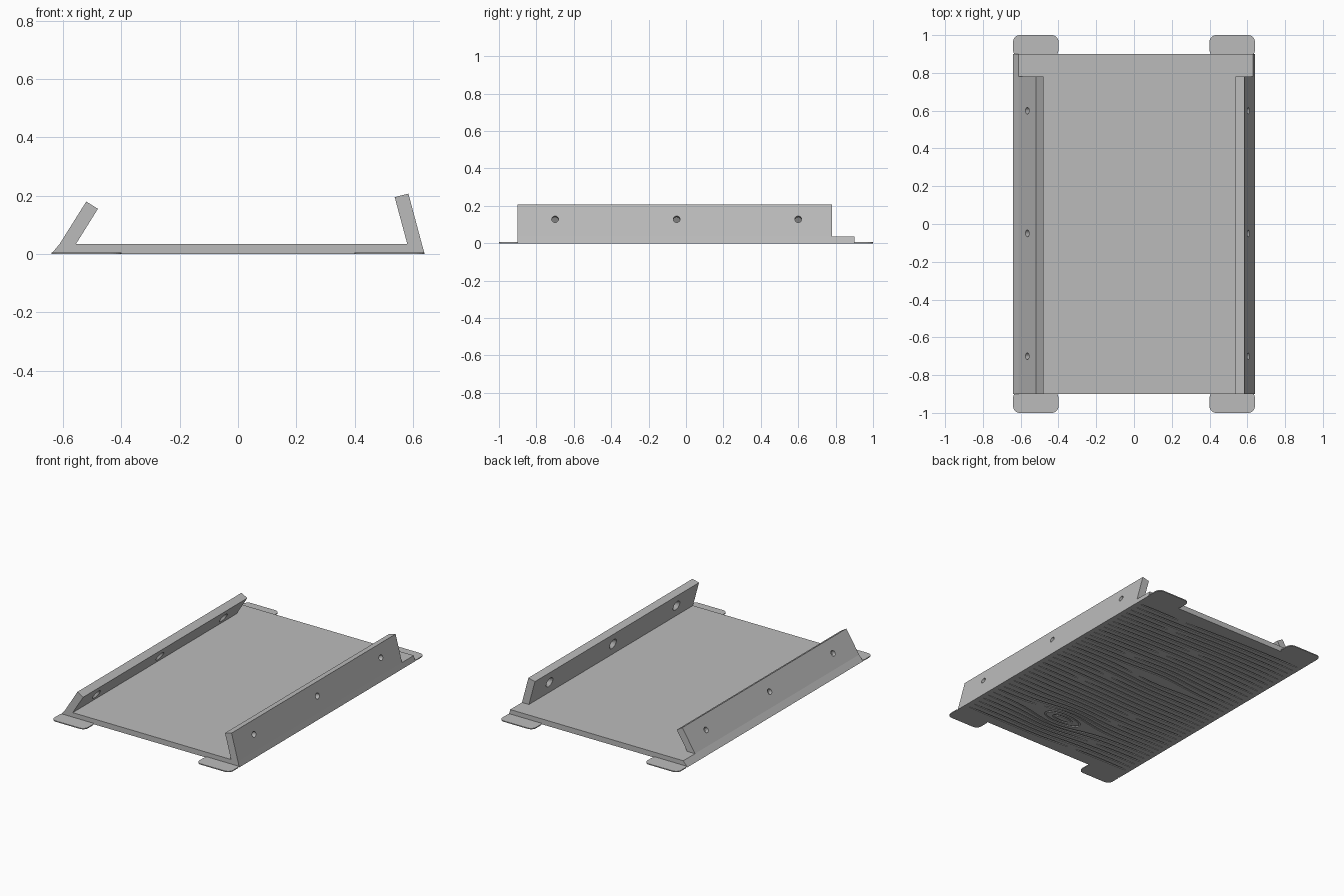
import bpy, bmesh, math, random
from mathutils import Vector

random.seed(4)
cube = bpy.data.objects.get("Cube")
if cube:
    bpy.data.objects.remove(cube, do_unlink=True)

GREY = (0.5, 0.5, 0.5, 1)
grey = bpy.data.materials.new("plain_grey")
grey.use_nodes = True
grey.diffuse_color = GREY
grey.node_tree.nodes["Principled BSDF"].inputs["Base Color"].default_value = GREY


def finish(name, bm):
    bmesh.ops.recalc_face_normals(bm, faces=bm.faces)
    mesh = bpy.data.meshes.new(name)
    bm.to_mesh(mesh)
    bm.free()
    mesh.materials.append(grey)
    obj = bpy.data.objects.new(name, mesh)
    bpy.context.collection.objects.link(obj)
    return obj


def prism(name, points, offset):
    bm = bmesh.new()
    face = bm.faces.new([bm.verts.new(p) for p in points])
    ext = bmesh.ops.extrude_face_region(bm, geom=[face])["geom"]
    bmesh.ops.translate(bm, vec=offset,
                        verts=[v for v in ext if isinstance(v, bmesh.types.BMVert)])
    return finish(name, bm)


def loft(bm, sections, closed=False):
    """Skin a row of equal sections, capped at the ends unless closed."""
    rings = [[bm.verts.new(p) for p in s] for s in sections]
    n = len(rings[0])
    pairs = list(zip(rings, rings[1:]))
    if closed:
        pairs.append((rings[-1], rings[0]))
    else:
        bm.faces.new(rings[0])
        bm.faces.new(rings[-1])
    for a, b in pairs:
        for i in range(n):
            j = (i + 1) % n
            bm.faces.new((a[i], a[j], b[j], b[i]))


def cut(target, cutter):
    cutter.hide_render = True
    mod = target.modifiers.new("cut", 'BOOLEAN')
    mod.operation = 'DIFFERENCE'
    mod.solver = 'EXACT'
    mod.object = cutter
    bpy.ops.object.select_all(action='DESELECT')
    bpy.context.view_layer.objects.active = target
    target.select_set(True)
    bpy.ops.object.modifier_apply(modifier=mod.name)
    bpy.data.objects.remove(cutter, do_unlink=True)


# Base plate with sloping side edges
TOP = 0.035
base = prism("base_plate", [(x, -0.9, z) for x, z in
             [(-0.64, 0), (0.64, 0), (0.63, TOP), (-0.611, TOP)]], (0, 1.8, 0))


# Leaning side flanges with countersunk screw holes
def flange(name, profile, side, hole_x):
    obj = prism(name, [(x, -0.9, z) for x, z in profile], (0, 1.68, 0))
    low, high = [Vector((x, 0, z)) for x, z in profile[:2]]
    run = (high - low).normalized()
    inward = Vector((run.z, 0, -run.x)) * side
    across = Vector((0, 1, 0))
    start = low + run * ((hole_x - low.x) / run.x)
    bm = bmesh.new()
    for y in (-0.7, -0.05, 0.6):
        sections = []
        for depth, r in [(-0.02, 0.018), (0.025, 0.018), (0.047, 0.033), (0.07, 0.033)]:
            c = start + inward * depth + across * y
            sections.append([c + run * r * math.cos(t) + across * r * math.sin(t)
                             for t in [k * math.tau / 24 for k in range(24)]])
        loft(bm, sections)
    cut(obj, finish(name + "_holes", bm))


flange("right_flange", [(-0.611, TOP), (-0.52, 0.18), (-0.48, 0.155), (-0.555, TOP)], 1, -0.565)
flange("left_flange", [(0.63, TOP), (0.584, 0.207), (0.537, 0.195), (0.58, TOP)], -1, 0.605)

# Thin rounded corner tabs
R = 0.035
for sx, side in ((-1, "right"), (1, "left")):
    for sy, end in ((-1, "front"), (1, "back")):
        pts = []
        for q, (cx, cy) in enumerate([(0.64 - R, 1 - R), (0.4 + R, 1 - R),
                                      (0.4 + R, 0.885 + R), (0.64 - R, 0.885 + R)]):
            for k in range(7):
                a = (q + k / 6) * math.pi / 2
                pts.append((sx * (cx + R * math.cos(a)), sy * (cy + R * math.sin(a)), 0))
        prism(f"{end}_{side}_tab", pts, (0, 0, 0.006))

# Wood grain grooves under the plate, flowing around knots
KNOTS = [(0.08, -0.57, 0.07), (-0.07, 0.15, 0.03)]
PITCH = 0.045


def grain_y(x, y0):
    y = y0 + 0.012 * math.sin(3 * x + 4 * y0)
    for kx, ky, push in KNOTS:
        d = y0 - ky
        y += math.copysign(push, d) * math.exp(-((x - kx) / 0.22) ** 2 - abs(d) / 0.12)
    return y


def section(p, n, w):
    return [(p[0] + s * w * n[0], p[1] + s * w * n[1], z)
            for s, z in ((-1, -0.01), (1, -0.01), (1, 0.005), (-1, 0.005))]


bm = bmesh.new()
for i in range(-6, 31):
    y0 = KNOTS[0][1] + PITCH * (i + 0.5)
    split = random.uniform(-0.35, 0.35)
    spans = [(-0.61, 0.61)] if i % 3 else [(-0.61, split - 0.03), (split + 0.03, 0.61)]
    for a, b in spans:
        steps = 36
        rows = []
        for k in range(steps + 1):
            x = a + (b - a) * k / steps
            w = 0.001 + 0.006 * math.sin(math.pi * k / steps) ** 0.5 if 0 < k < steps else 0.001
            rows.append(section((x, grain_y(x, y0)), (0, 1), w))
        loft(bm, rows)

# Concentric rings of the knot
kx, ky, _ = KNOTS[0]
for rx, ry in ((0.13, 0.048), (0.07, 0.022)):
    rows = []
    for k in range(40):
        t = k * math.tau / 40
        n = Vector((math.cos(t) / rx, math.sin(t) / ry)).normalized()
        rows.append(section((kx + rx * math.cos(t), ky + 0.01 * math.sin(3 * kx + 4 * ky)
                             + ry * math.sin(t)), n, 0.005))
    loft(bm, rows, closed=True)
cut(base, finish("grain_cutter", bm))
